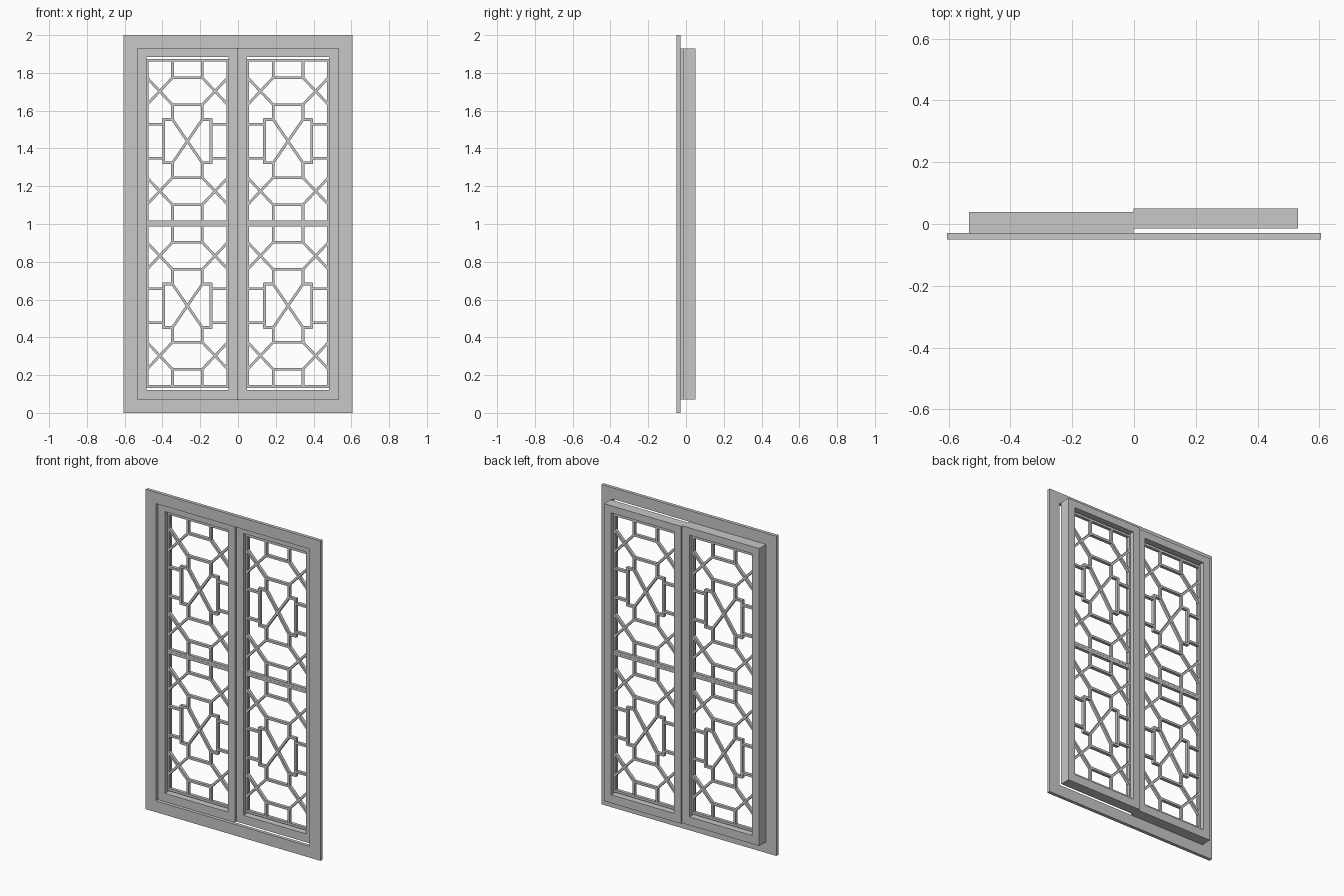
import bpy
import bmesh
from math import atan2
from mathutils import Matrix, Vector

if "Cube" in bpy.data.objects:
    bpy.data.objects.remove(bpy.data.objects["Cube"], do_unlink=True)

grey = bpy.data.materials.new("window_grey")
grey.use_nodes = True
grey.diffuse_color = (0.58, 0.58, 0.58, 1)
grey.node_tree.nodes["Principled BSDF"].inputs["Base Color"].default_value = grey.diffuse_color


def finish(name, bm):
    mesh = bpy.data.meshes.new(name)
    bm.to_mesh(mesh)
    bm.free()
    mesh.materials.append(grey)
    obj = bpy.data.objects.new(name, mesh)
    bpy.context.collection.objects.link(obj)
    return obj


def ring(name, outer, inner, y0, y1):
    """Rectangular frame with an opening; rectangles are x0, x1, z0, z1."""
    def corners(r, y):
        return [(r[0], y, r[2]), (r[1], y, r[2]), (r[1], y, r[3]), (r[0], y, r[3])]
    bm = bmesh.new()
    loops = [[bm.verts.new(c) for c in corners(r, y)]
             for r, y in ((outer, y0), (inner, y0), (inner, y1), (outer, y1))]
    for k in range(4):
        a, b = loops[k], loops[(k + 1) % 4]
        for i in range(4):
            j = (i + 1) % 4
            bm.faces.new((a[i], a[j], b[j], b[i]))
    bmesh.ops.recalc_face_normals(bm, faces=bm.faces)
    return finish(name, bm)


def bar(bm, p, q, width, depth):
    """Straight square-ended bar between two points of the xz plane."""
    p, q = Vector(p), Vector(q)
    d, mid = q - p, (p + q) / 2
    size = Matrix.Diagonal((d.length + width * 0.8, depth, width, 1))
    turn = Matrix.Rotation(-atan2(d.y, d.x), 4, "Y")
    bmesh.ops.create_cube(bm, size=1, matrix=Matrix.Translation((mid.x, 0, mid.y)) @ turn @ size)


# Lattice levels measured from the panel centre
STUB, BOX, EDGE = 0.079, 0.125, 0.214
TIE, BOX_TOP, LOW, HIGH, RIM = 0.09, 0.115, 0.193, 0.336, 0.428


def lattice(name, cx, cy, cz):
    bm = bmesh.new()
    thin, deep = 0.014, 0.02
    for s in (-1, 1):
        # Border
        bar(bm, (-EDGE, s * RIM), (EDGE, s * RIM), 0.015, deep)
        bar(bm, (s * EDGE, -RIM), (s * EDGE, RIM), 0.015, deep)
        # Rails, centre cross and tall sides of the middle box
        for level in (LOW, HIGH):
            bar(bm, (-STUB, s * level), (STUB, s * level), thin, deep)
        bar(bm, (-STUB, -s * BOX_TOP), (STUB, s * BOX_TOP), thin, deep)
        bar(bm, (s * BOX, -BOX_TOP), (s * BOX, BOX_TOP), thin, deep)
        # Pieces repeated in each quarter
        for t in (-1, 1):
            for p, q in (((STUB, HIGH), (STUB, RIM)),
                         ((STUB, BOX_TOP), (STUB, LOW)),
                         ((STUB, BOX_TOP), (BOX, BOX_TOP)),
                         ((BOX, TIE), (EDGE, TIE)),
                         ((STUB, HIGH), (EDGE, LOW)),
                         ((STUB, LOW), (EDGE, HIGH))):
                bar(bm, (s * p[0], t * p[1]), (s * q[0], t * q[1]), thin, deep)
    finish(name, bm).location = (cx, cy, cz)


# Flat surround
ring("outer_frame", (-0.605, 0.605, 0, 2), (-0.533, 0.531, 0.07, 1.93), -0.05, -0.029)

# Two sliding sashes on separate tracks, each with two lattice panels
for side, cx, x0, x1, y0, y1 in (("right", -0.268, -0.534, -0.001, -0.029, 0.039),
                                 ("left", 0.265, -0.001, 0.531, -0.015, 0.05)):
    ring(side + "_sash", (x0, x1, 0.07, 1.93),
         (cx - 0.2175, cx + 0.2175, 0.122, 1.885), y0, y1)
    for level, z in (("lower", 0.567), ("upper", 1.4385)):
        lattice(f"{side}_{level}_lattice", cx, (y0 + y1) / 2, z)
